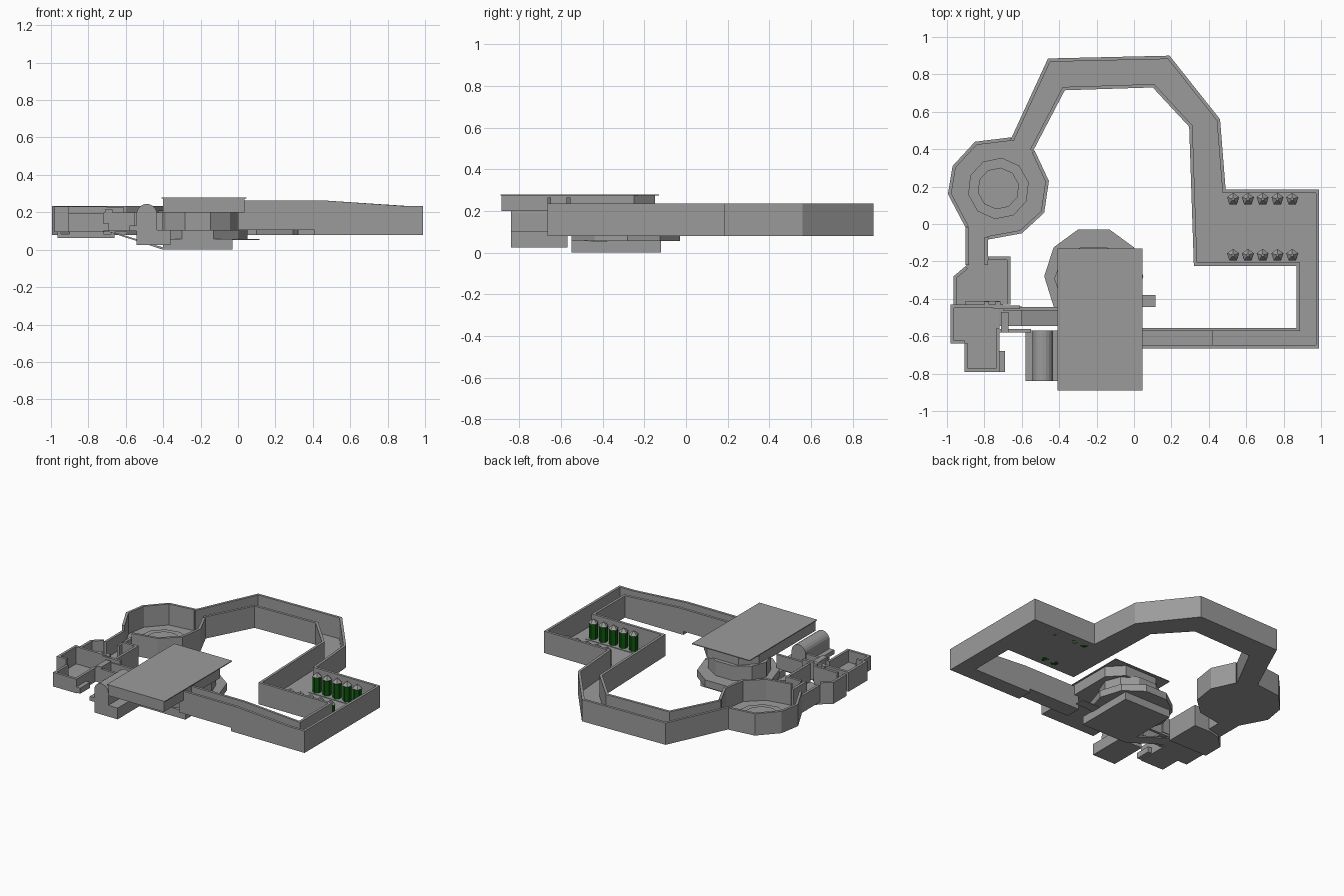
import bpy, bmesh
from math import cos, sin, pi
from mathutils import Vector

if "Cube" in bpy.data.objects:
    bpy.data.objects.remove(bpy.data.objects["Cube"])


def material(name, rgb):
    m = bpy.data.materials.new(name)
    m.use_nodes = True
    m.diffuse_color = (*rgb, 1)
    m.node_tree.nodes["Principled BSDF"].inputs["Base Color"].default_value = (*rgb, 1)
    return m


STONE = material("grey stone", (0.33, 0.33, 0.33))
GREEN = material("dark green", (0.003, 0.09, 0.003))


def finish(name, bm, mat):
    bmesh.ops.recalc_face_normals(bm, faces=bm.faces)
    mesh = bpy.data.meshes.new(name)
    bm.to_mesh(mesh)
    bm.free()
    mesh.materials.append(mat)
    ob = bpy.data.objects.new(name, mesh)
    bpy.context.scene.collection.objects.link(ob)
    return ob


def prism(name, pts, z0, z1, mat=STONE):
    """Upright solid on a flat outline."""
    bm = bmesh.new()
    face = bm.faces.new([bm.verts.new((x, y, z0)) for x, y in pts])
    up = bmesh.ops.extrude_face_region(bm, geom=[face])
    for v in up["geom"]:
        if isinstance(v, bmesh.types.BMVert):
            v.co.z = z1
    return finish(name, bm, mat)


def box(name, x0, x1, y0, y1, z0, z1, mat=STONE):
    return prism(name, [(x0, y0), (x1, y0), (x1, y1), (x0, y1)], z0, z1, mat)


def wall(name, path, z0, z1, t):
    """Mitred wall along an open path; t > 0 thickens to the left.
    A third number in a point overrides the top height."""
    flat = [Vector(p[:2]) for p in path]
    tops = [p[2] if len(p) > 2 else z1 for p in path]
    dirs = [(b - a).normalized() for a, b in zip(flat, flat[1:])]
    bm = bmesh.new()
    rings = []
    for i, p in enumerate(flat):
        a, b = dirs[max(i - 1, 0)], dirs[min(i, len(dirs) - 1)]
        na, nb = Vector((-a.y, a.x)), Vector((-b.y, b.x))
        m = (na + nb).normalized()
        q = p + m * (t / max(m.dot(nb), 0.4))
        rings.append([bm.verts.new(c) for c in (
            (*p, z0), (*q, z0), (*q, tops[i]), (*p, tops[i]))])
    for r, s in zip(rings, rings[1:]):
        for k in range(4):
            n = (k + 1) % 4
            bm.faces.new((r[k], r[n], s[n], s[k]))
    bm.faces.new(rings[0])
    bm.faces.new(rings[-1])
    return finish(name, bm, STONE)


def ngon(cx, cy, r, n, turn=0.0):
    return [(cx + r * cos(turn + 2 * pi * i / n), cy + r * sin(turn + 2 * pi * i / n))
            for i in range(n)]


T = 0.018
BASE, TOP = 0.08, 0.235

# Long passage and pillar hall
outer = [(-.66, .45), (-.46, .885), (.19, .9), (.46, .56), (.49, .185),
         (.99, .185), (.99, -.665), (.41, -.665)]
inner = [(-.54, .39), (-.37, .715), (.1, .73), (.295, .52), (.32, -.225),
         (.87, -.225), (.87, -.555), (.41, -.555)]
prism("passage_floor", outer + inner[::-1], BASE, BASE + .006)
wall("passage_outer_wall", outer[:-1] + [(.87, -.665), (.45, -.665, .264), (.41, -.665, .264)],
     BASE, TOP, -T)
wall("passage_inner_wall", inner[:-1] + [(.45, -.555, .264), (.41, -.555, .264)],
     BASE, TOP, T)

# Raised end of the passage
box("upper_passage_floor", .0, .42, -.665, -.555, .105, .112)
for name, y, t in (("outer", -.665, T), ("inner", -.555, -T)):
    wall("upper_passage_" + name + "_wall", [(.0, y), (.41, y)], .105, .264, t)

# Two rows of capped pillars on low plinths
for row, y in (("back", .133), ("front", -.167)):
    box(row + "_plinth", .49, .88, y - .04, y + .04, BASE, BASE + .01)
    for i in range(5):
        x = .53 + .079 * i
        prism(f"{row}_pillar_{i}", ngon(x, y, .029, 6, pi / 2), BASE, .2, GREEN)
        bm = bmesh.new()
        bmesh.ops.create_cone(bm, cap_ends=True, segments=5, radius1=.034,
                              radius2=.008, depth=.025)
        bmesh.ops.translate(bm, verts=bm.verts, vec=(x, y, .211))
        finish(f"{row}_pillar_cap_{i}", bm, STONE)

# Round arena
arena = [(-.53, .39), (-.455, .23), (-.48, .06), (-.6, -.05), (-.78, -.083),
         (-.9, -.02), (-.995, .16), (-.97, .31), (-.85, .44), (-.66, .463)]
prism("arena_floor", arena, BASE, BASE + .006)
wall("arena_east_wall", arena[:5], BASE, TOP, -T)
wall("arena_west_wall", arena[5:], BASE, TOP, -T)
prism("arena_outer_step", ngon(-.725, .19, .165, 10, .2), BASE, .098)
prism("arena_inner_step", ngon(-.725, .19, .112, 10, .2), BASE, .108)

# Short link south of the arena
box("link_floor", -.9, -.78, -.22, -.02, BASE, BASE + .006)
for side, x, y, t in (("west", -.9, -.02, T), ("east", -.78, -.07, -T)):
    wall("link_" + side + "_wall", [(x, y), (x, -.22)], BASE, .2, t)

# North side chamber
chamber = [(-.78, -.175), (-.66, -.175), (-.66, -.43), (-.965, -.43),
           (-.965, -.28), (-.9, -.225), (-.88, -.2)]
prism("chamber_floor", chamber, .062, .085)
wall("chamber_east_wall", chamber[:3], .062, .215, -T)
wall("chamber_west_wall", chamber[3:6], .062, .215, -T)
wall("chamber_divider", [(-.9, -.43), (-.72, -.43)], BASE, .215, T)

# South side chamber
yard = [(-.7, -.43), (-.98, -.43), (-.98, -.64), (-.905, -.64), (-.905, -.79),
        (-.72, -.79), (-.72, -.56)]
prism("yard_floor", yard, .095, .11)
wall("yard_wall", yard[:4], .095, .232, T)
wall("yard_front_wall", yard[3:], .1, .195, T)
box("yard_side_block", -.72, -.69, -.79, -.68, .1, .14)
box("yard_gate_post", -.71, -.67, -.58, -.47, .11, .215)
box("yard_gate_beam", -.75, -.61, -.455, -.435, .11, .225)
for i, x in enumerate((-.8, -.74)):
    box(f"yard_post_{i}", x, x + .025, -.435, -.415, .1, .232)

# Sloping ramp passage down to the tower
box("landing_floor", -.72, -.6, -.545, -.44, .095, .11)
wall("ramp_back_wall", [(-.7, -.445), (-.4, -.445)], .1, .2, -T)
wall("ramp_front_wall", [(-.72, -.562), (-.55, -.562)], .1, .2, -T)
bm = bmesh.new()
profile = [(-.72, .105), (-.4, .0), (-.36, .0), (-.36, .012), (-.4, .012), (-.72, .112)]
face = bm.faces.new([bm.verts.new((x, -.545, z)) for x, z in profile])
new = bmesh.ops.extrude_face_region(bm, geom=[face])
bmesh.ops.translate(bm, vec=(0, .1, 0),
                    verts=[v for v in new["geom"] if isinstance(v, bmesh.types.BMVert)])
finish("ramp", bm, STONE)

# Arched vault with low side blocks
bm = bmesh.new()
arch = [(-.488 + .055 * cos(pi * i / 10), .19 + .055 * sin(pi * i / 10)) for i in range(11)]
arch += [(-.543, .025), (-.433, .025)]
face = bm.faces.new([bm.verts.new((x, -.84, z)) for x, z in arch])
new = bmesh.ops.extrude_face_region(bm, geom=[face])
bmesh.ops.translate(bm, vec=(0, .27, 0),
                    verts=[v for v in new["geom"] if isinstance(v, bmesh.types.BMVert)])
finish("arched_vault", bm, STONE)
box("vault_west_ledge", -.58, -.54, -.84, -.57, .1, .13)
box("vault_east_block", -.435, -.36, -.84, -.57, .025, .105)

# Tower: base slab, eight-sided skirt, drum, hall and flat roof
box("tower_base", -.4, -.03, -.55, -.12, 0, .058)
skirt = [(-.3, -.03), (-.13, -.03), (.0, -.125), (.05, -.28), (.0, -.44),
         (-.13, -.55), (-.3, -.55), (-.43, -.44), (-.48, -.28), (-.43, -.125)]
prism("tower_skirt", skirt, .055, .105)
drum = [(-.215 + (x + .215) * .8, -.3 + (y + .29) * .68) for x, y in skirt]
prism("tower_drum", drum, .1, .21)
hall = [(-.4, -.885), (.035, -.885), (.035, -.25), (-.06, -.15), (-.31, -.15), (-.4, -.25)]
prism("upper_hall", hall, .2, .276)
box("roof", -.41, .045, -.89, -.13, .274, .28)
box("side_ledge", -.04, .115, -.445, -.38, .052, .058)
